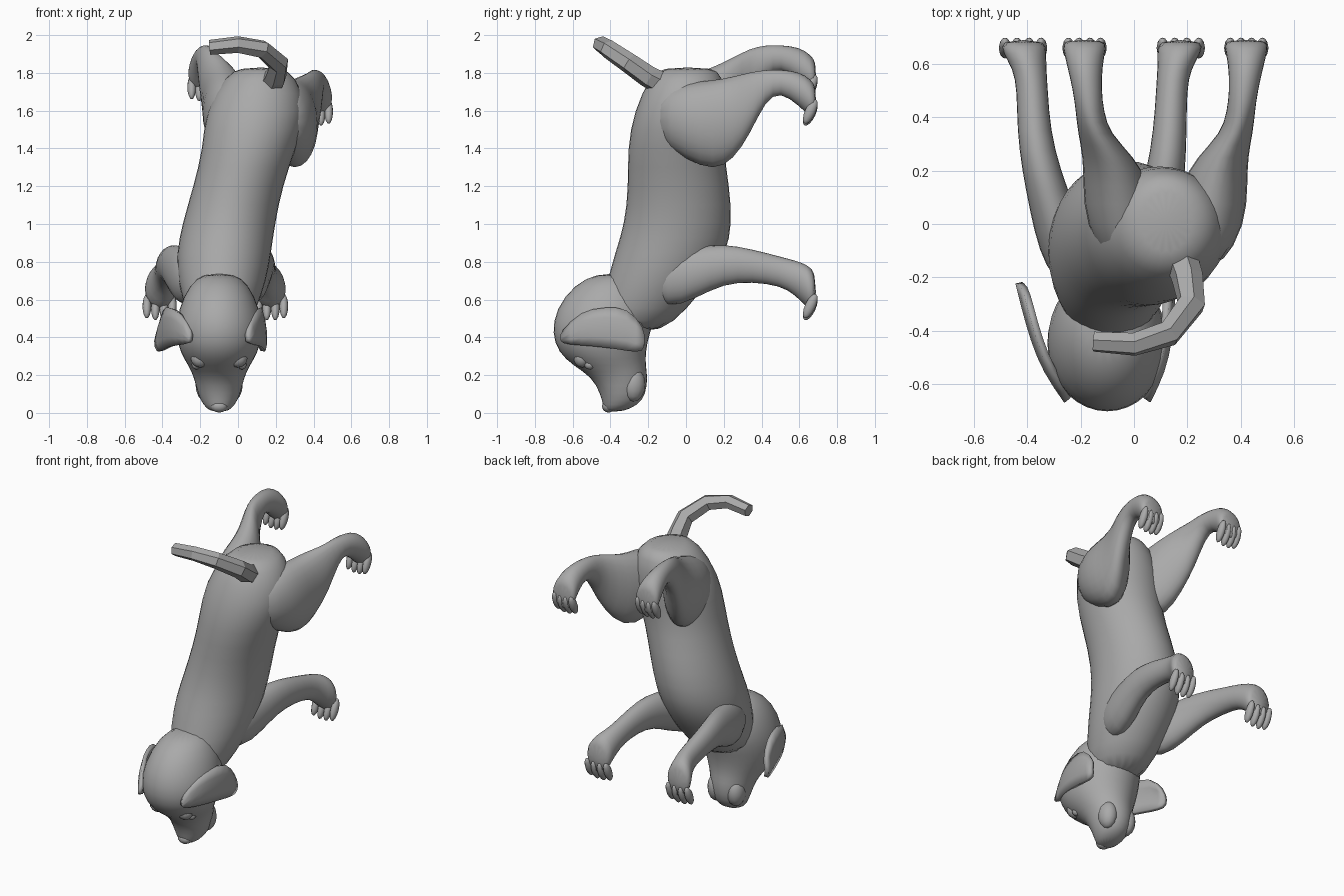
import bpy, bmesh, math
from mathutils import Vector, Matrix

cube = bpy.data.objects.get("Cube")
if cube:
    bpy.data.objects.remove(cube, do_unlink=True)

coat = bpy.data.materials.new("grey coat")
coat.use_nodes = True
GREY = (0.4, 0.4, 0.4, 1)
coat.diffuse_color = GREY
coat.node_tree.nodes["Principled BSDF"].inputs["Base Color"].default_value = GREY

X, Y, Z = Vector((1, 0, 0)), Vector((0, 1, 0)), Vector((0, 0, 1))


def finish(name, bm, smooth=True, levels=0):
    """Turn a bmesh into a named, shaded object."""
    bmesh.ops.recalc_face_normals(bm, faces=bm.faces)
    for face in bm.faces:
        face.smooth = smooth
    mesh = bpy.data.meshes.new(name)
    bm.to_mesh(mesh)
    bm.free()
    mesh.materials.append(coat)
    obj = bpy.data.objects.new(name, mesh)
    bpy.context.collection.objects.link(obj)
    if levels:
        obj.modifiers.new("smooth", "SUBSURF").levels = levels
        obj.modifiers["smooth"].render_levels = levels
    return obj


def loft(name, rings, sides=14, smooth=True, levels=1):
    """Skin a series of ellipses given as (centre, axis u, axis v)."""
    bm = bmesh.new()
    rows = []
    for c, u, v in rings:
        angles = [math.tau * i / sides for i in range(sides)]
        rows.append([bm.verts.new(c + u * math.cos(a) + v * math.sin(a)) for a in angles])
    for a, b in zip(rows, rows[1:]):
        for i in range(sides):
            j = (i + 1) % sides
            bm.faces.new((a[i], a[j], b[j], b[i]))
    bm.faces.new(rows[0])
    bm.faces.new(rows[-1])
    return finish(name, bm, smooth, levels)


def level_rings(table):
    """Horizontal ellipses from rows of z, centre x, half width, y low, y high."""
    return [(Vector((x, (lo + hi) / 2, z)), X * r, Y * (hi - lo) / 2) for z, x, r, lo, hi in table]


def blob(name, centre, radii, tilt=0):
    bm = bmesh.new()
    m = Matrix.Translation(centre) @ Matrix.Rotation(tilt, 4, "X") @ Matrix.Diagonal((*radii, 1))
    bmesh.ops.create_uvsphere(bm, u_segments=12, v_segments=8, radius=1, matrix=m)
    return finish(name, bm)


# Trunk, from the rump down to the neck
loft("body", level_rings([
    (1.83, .12, .10, -.12, .14), (1.79, .12, .19, -.19, .2), (1.6, .1, .28, -.28, .23),
    (1.4, .06, .25, -.315, .2), (1.2, 0, .24, -.31, .235), (1.0, -.05, .25, -.33, .25),
    (.85, -.075, .255, -.38, .22), (.7, -.085, .24, -.42, .13), (.55, -.09, .19, -.46, .01),
    (.42, -.1, .14, -.46, -.13)]), 18)

# Skull tapering into the muzzle
HEAD_X = -.1
loft("head", level_rings([
    (z, HEAD_X, r, lo, hi) for z, r, lo, hi in (
        (.74, .08, -.47, -.28), (.68, .16, -.595, -.2), (.55, .22, -.695, -.14),
        (.42, .235, -.715, -.19), (.32, .21, -.68, -.21), (.25, .165, -.6, -.21),
        (.19, .135, -.5, -.2), (.1, .115, -.455, -.21), (.04, .085, -.44, -.25),
        (.005, .045, -.43, -.34))]), 18)
blob("nose", (HEAD_X, -.41, .035), (.045, .035, .033))

# Hanging ears, eyes and lips on both sides
EAR = [(-.66, .37, .42, .16), (-.55, .36, .54, .215), (-.43, .35, .555, .24),
       (-.31, .33, .56, .25), (-.22, .32, .44, .25)]
for side, s, flare in (("left", 1, 0), ("right", -1, .09)):
    bm = bmesh.new()
    rows = []
    for i, (y, lo, hi, out) in enumerate(EAR):
        out += flare * i / 4
        pts = [(out - .02, lo), (out, (lo + hi) / 2), (out - .03, hi)]
        rows.append([bm.verts.new((HEAD_X + s * o, y, z)) for o, z in pts])
    for a, b in zip(rows, rows[1:]):
        for k in range(2):
            bm.faces.new((a[k], a[k + 1], b[k + 1], b[k]))
    ear = finish(side + "_ear", bm, levels=1)
    thick = ear.modifiers.new("thickness", "SOLIDIFY")
    thick.thickness, thick.offset = .025, 0
    blob(side + "_eye", (HEAD_X + s * .12, -.51, .255), (.025, .028, .025))
    blob(side + "_brow", (HEAD_X + s * .1, -.55, .29), (.05, .045, .05))
    blob(side + "_lip", (HEAD_X + s * .07, -.28, .15), (.055, .065, .09))

# Legs: rows of y, centre x, half width, z low, z high
HIND = [(-.17, .25, .08, 1.45, 1.7), (0, .28, .145, 1.33, 1.76), (.15, .3, .13, 1.27, 1.77),
        (.25, .33, .1, 1.33, 1.79), (.34, .385, .062, 1.47, 1.81), (.42, .4, .055, 1.65, 1.82),
        (.5, .41, .055, 1.7, 1.82), (.6, .42, .07, 1.62, 1.81), (.66, .42, .085, 1.56, 1.77),
        (.69, .42, .08, 1.56, 1.73)]
FORE = [(-.22, .03, .07, .64, .8), (-.1, .06, .1, .54, .87), (.05, .09, .09, .6, .885),
        (.2, .12, .075, .68, .9), (.35, .135, .065, .69, .87), (.5, .14, .06, .67, .83),
        (.58, .15, .065, .62, .81), (.64, .17, .085, .55, .79), (.69, .175, .09, .53, .75)]


def leg(name, table, place):
    rings = []
    for y, x, r, lo, hi in table:
        px, lift = place(x, y)
        rings.append((Vector((px, y, (lo + hi) / 2 + lift)), X * r, Z * (hi - lo) / 2))
    loft(name, rings, 12)
    # Four toes pointing along the paw
    c, u, v = rings[-1]
    for i in range(4):
        k = (i - 1.5) / 1.5
        pos = (c.x + k * u.x * .75, .658, c.z - v.z + .02 + .015 * abs(k))
        blob(f"{name}_toe_{i + 1}", pos, (.023, .028, .07), math.radians(-25))


def ramp(y):
    return min(1, max(0, (y + .1) / .45))


leg("left_hind_leg", HIND, lambda x, y: (x, 0))
leg("right_hind_leg", HIND, lambda x, y: (.235 - x, .13 * ramp(y)))
leg("left_foreleg", FORE, lambda x, y: (x, 0))
leg("right_foreleg", FORE, lambda x, y: (-.2 - .04 * ramp(y) - x, 0))

# Faceted tail curling over to one side
path = [Vector(p) for p in ((.16, -.08, 1.72), (.2, -.2, 1.78), (.215, -.3, 1.85),
                            (.13, -.41, 1.925), (0, -.45, 1.95), (-.15, -.44, 1.935))]
tail = []
for i, p in enumerate(path):
    t = (path[min(i + 1, len(path) - 1)] - path[max(i - 1, 0)]).normalized()
    u = t.cross(Vector((.3, -.6, -.7))).normalized()
    r = .065 - .005 * i
    tail.append((p, u * r, t.cross(u) * r))
loft("tail", tail, 6, smooth=False, levels=0)
